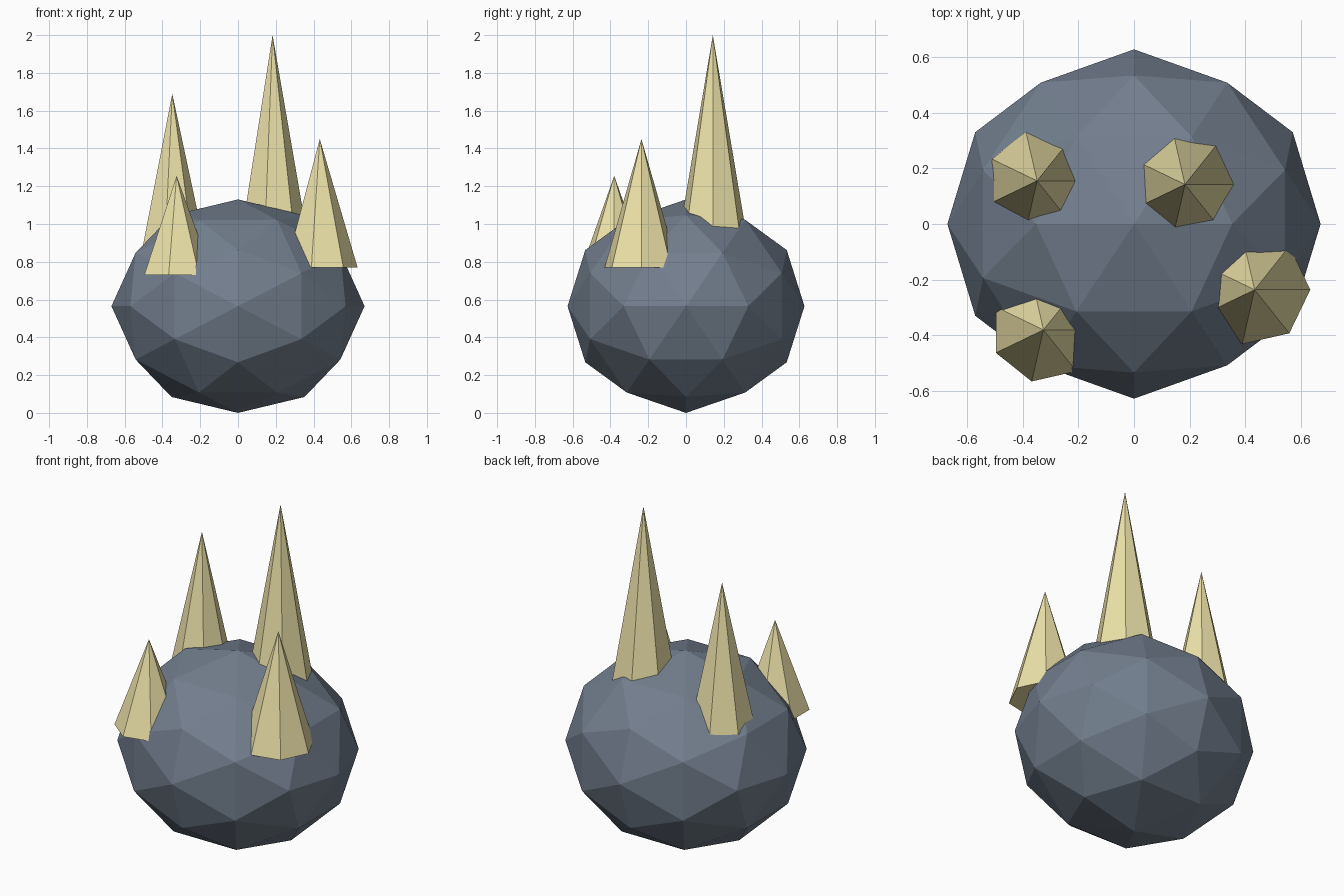
import bpy, bmesh
from math import cos, sin, tau, sqrt
from mathutils import Vector

if "Cube" in bpy.data.objects:
    bpy.data.objects.remove(bpy.data.objects["Cube"])


def material(name, color):
    m = bpy.data.materials.new(name)
    m.diffuse_color = (*color, 1)
    m.use_nodes = True
    m.node_tree.nodes["Principled BSDF"].inputs["Base Color"].default_value = m.diffuse_color
    return m


def finish(bm, name, mat, loc):
    bmesh.ops.recalc_face_normals(bm, faces=bm.faces)
    me = bpy.data.meshes.new(name)
    bm.to_mesh(me)
    bm.free()
    me.materials.append(mat)
    ob = bpy.data.objects.new(name, me)
    ob.location = loc
    bpy.context.collection.objects.link(ob)
    return ob


stone = material("slate", (0.17, 0.21, 0.27))
bone = material("pale_yellow", (0.85, 0.77, 0.40))

# Body: once-subdivided icosahedron, edge midpoints on the axes, squashed
phi = (1 + sqrt(5)) / 2
corners = []
for a in (-1, 1):
    for b in (-phi, phi):
        corners += [Vector((a, 0, b)), Vector((b, a, 0)), Vector((0, b, a))]
points = corners + [(p + q) / 2 for i, p in enumerate(corners)
                    for q in corners[i + 1:] if (p - q).length < 2.1]
RADII = (0.67, 0.627, 0.565)
bm = bmesh.new()
for p in points:
    n = p.normalized()
    bm.verts.new([n[k] * RADII[k] for k in range(3)])
bmesh.ops.convex_hull(bm, input=bm.verts)
finish(bm, "body", stone, (0, 0, RADII[2]))


# Spikes: seven-sided cones sunk into the body
def spike(name, x, y, base, tip, radius, sides=7):
    bm = bmesh.new()
    ring = [bm.verts.new((radius * cos(tau * i / sides), radius * sin(tau * i / sides), 0))
            for i in range(sides)]
    top = bm.verts.new((0, 0, tip - base))
    bm.faces.new(ring)
    for i in range(sides):
        bm.faces.new((ring[i], ring[(i + 1) % sides], top))
    finish(bm, name, bone, (x, y, base))


spike("spike_back_right", 0.183, 0.142, 0.96, 2.0, 0.18)
spike("spike_back_left", -0.348, 0.155, 0.85, 1.69, 0.18)
spike("spike_front_right", 0.433, -0.236, 0.77, 1.45, 0.20)
spike("spike_front_left", -0.325, -0.38, 0.73, 1.255, 0.19)
